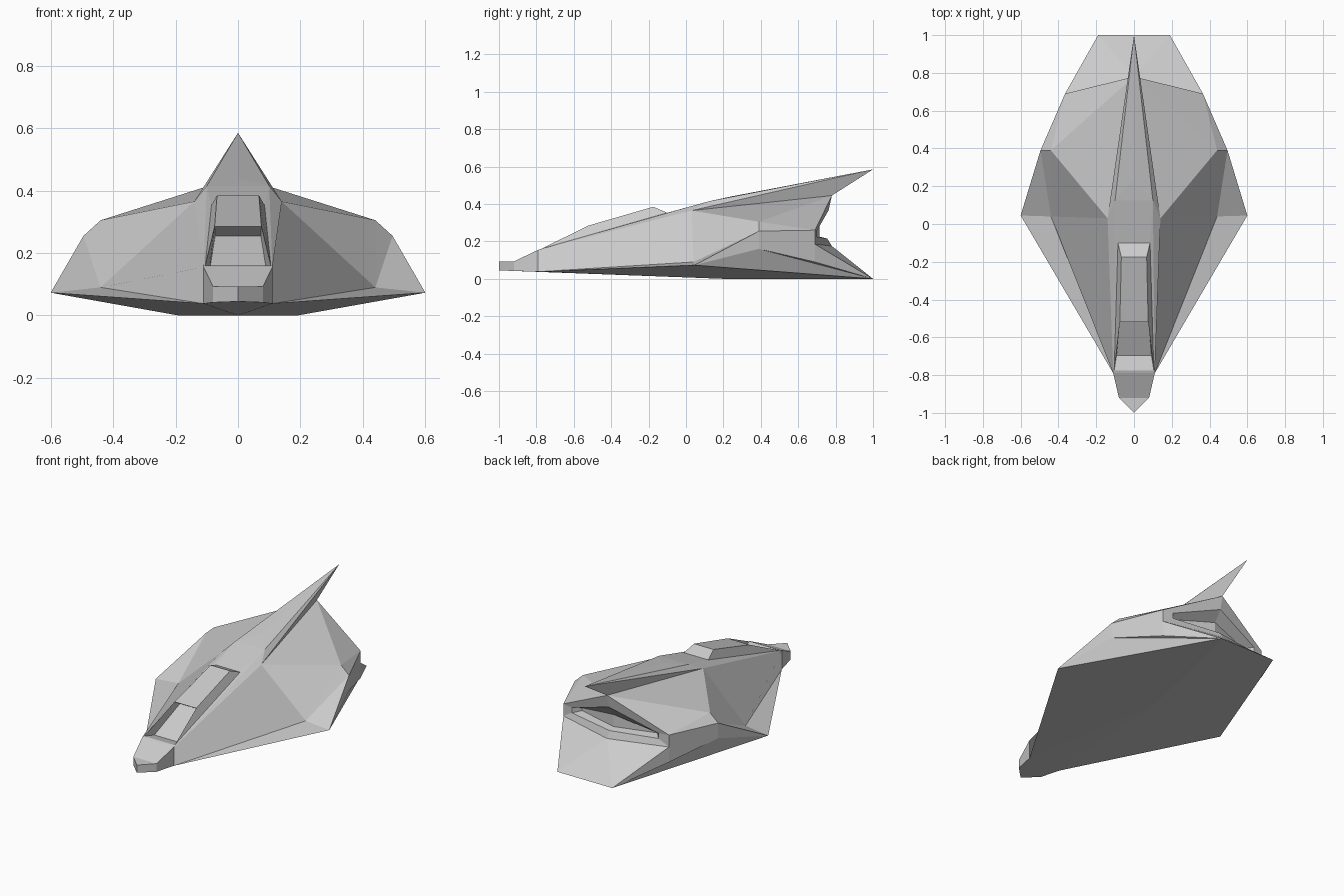
import bpy
import bmesh

old = bpy.data.objects.get("Cube")
if old:
    bpy.data.objects.remove(old, do_unlink=True)

# One grey paint for the whole craft
grey = bpy.data.materials.new("hull_grey")
grey.use_nodes = True
colour = (0.6, 0.6, 0.6, 1)
grey.diffuse_color = colour
grey.node_tree.nodes["Principled BSDF"].inputs["Base Color"].default_value = colour

# Named corner points of the left half
P = dict(
    # nose
    tip_low=(0, -1, .045), tip_top=(0, -1, .093),
    bow_low=(.08, -.92, .042), bow_top=(.08, -.92, .093),
    neck_low=(.11, -.79, .038), neck_top=(.11, -.79, .155),
    bow_mid=(0, -.92, .093), neck_mid=(0, -.79, .155),
    # wing and hull
    wing_tip=(.6, .045, .073), wing_root=(.44, .04, .09),
    shoulder=(.44, .39, .305), flank_top=(.495, .39, .255), flank_low=(.495, .39, .16),
    rear_top=(.365, .69, .26), rear_mid=(.365, .69, .185), rear_low=(.365, .69, .09),
    tail=(.19, 1, 0), tail_mid=(0, 1, 0), keel=(0, .2, 0),
    # deck
    spine=(.14, .03, .365), deck_back=(.1, .125, .415), deck_mid=(0, .125, .415),
    # fin
    ridge=(0, .24, .44), fin_tip=(0, 1, .585), fin_foot=(0, .78, .445),
    # canopy
    can_front=(.105, -.775, .16), can_front_mid=(0, -.775, .16),
    can_brow=(.075, -.52, .285), can_brow_mid=(0, -.52, .285),
    can_top=(.067, -.175, .385), can_top_mid=(0, -.175, .385),
    can_back=(.085, -.1, .353), can_back_mid=(0, -.1, .353),
    glass_low=(.092, -.695, .14), glass_low_mid=(0, -.695, .14),
    glass_top=(.073, -.47, .255), glass_top_mid=(0, -.47, .255),
    # engine slot
    ledge=(0, .78, .175),
    lip_top=(0, .762, .365), lip_top_end=(.3, .7, .257),
    lip_low=(0, .755, .215), lip_low_end=(.3, .7, .225),
    slot_top=(0, .715, .3), slot_top_end=(.26, .655, .25),
    slot_low=(0, .715, .225), slot_low_end=(.26, .655, .232),
)

# Faces of the left half, grouped by part
PARTS = {
    "nose": [
        "tip_low bow_low bow_top tip_top", "bow_low neck_low neck_top bow_top",
        "tip_top bow_top bow_mid", "bow_top neck_top neck_mid bow_mid",
    ],
    "hull": [
        "neck_low wing_root spine neck_top", "neck_low wing_tip wing_root",
        "wing_root shoulder spine", "wing_root wing_tip flank_top",
        "wing_root flank_top shoulder", "wing_tip flank_low flank_top",
        "shoulder flank_top rear_top", "flank_top flank_low rear_low rear_mid rear_top",
        "wing_tip tail flank_low", "flank_low tail rear_low",
        "spine shoulder fin_foot", "shoulder rear_top fin_foot",
        "tail_mid tail ledge", "ledge tail rear_mid", "tail rear_low rear_mid",
        "keel tip_low bow_low", "keel bow_low neck_low", "keel neck_low wing_tip",
        "keel wing_tip tail", "keel tail tail_mid",
    ],
    "deck": [
        "neck_top spine deck_back",
        "neck_mid neck_top can_front can_front_mid",
        "neck_top deck_back can_back can_front",
        "can_back_mid can_back deck_back deck_mid",
    ],
    "canopy": [
        "can_front can_back can_top can_brow",
        "can_brow_mid can_brow can_top can_top_mid",
        "can_top_mid can_top can_back can_back_mid",
    ],
    "windshield": [
        "can_front_mid can_front glass_low glass_low_mid",
        "glass_low_mid glass_low glass_top glass_top_mid",
        "glass_top_mid glass_top can_brow can_brow_mid",
        "can_front can_brow glass_top glass_low",
    ],
    "tail_fin": [
        "deck_mid deck_back ridge", "deck_back fin_tip ridge",
        "deck_back spine fin_tip", "spine fin_foot fin_tip",
    ],
    "engine_slot": [
        "fin_foot rear_top lip_top_end lip_top",
        "rear_top rear_mid lip_low_end lip_top_end",
        "rear_mid ledge lip_low lip_low_end",
        "lip_top lip_top_end slot_top_end slot_top",
        "lip_top_end lip_low_end slot_low_end slot_top_end",
        "lip_low_end lip_low slot_low slot_low_end",
        "slot_top slot_top_end slot_low_end slot_low",
    ],
}

# Build a closed, mirrored shell so every face points outwards
shell = bmesh.new()
tag = shell.faces.layers.int.new("part")
corners = {}


def corner(name, side):
    x, y, z = P[name]
    key = (name, side if x else 0)
    if key not in corners:
        corners[key] = shell.verts.new((x * side, y, z))
    return corners[key]


for index, faces in enumerate(PARTS.values()):
    for names in faces:
        for side in (1, -1):
            face = shell.faces.new([corner(n, side) for n in names.split()[::side]])
            face[tag] = index
bmesh.ops.recalc_face_normals(shell, faces=shell.faces[:])

# Split the shell into named parts
for index, name in enumerate(PARTS):
    part = shell.copy()
    layer = part.faces.layers.int["part"]
    others = [f for f in part.faces if f[layer] != index]
    bmesh.ops.delete(part, geom=others, context='FACES')
    part.faces.layers.int.remove(part.faces.layers.int["part"])
    mesh = bpy.data.meshes.new(name)
    part.to_mesh(mesh)
    part.free()
    mesh.materials.append(grey)
    bpy.context.collection.objects.link(bpy.data.objects.new(name, mesh))
shell.free()
